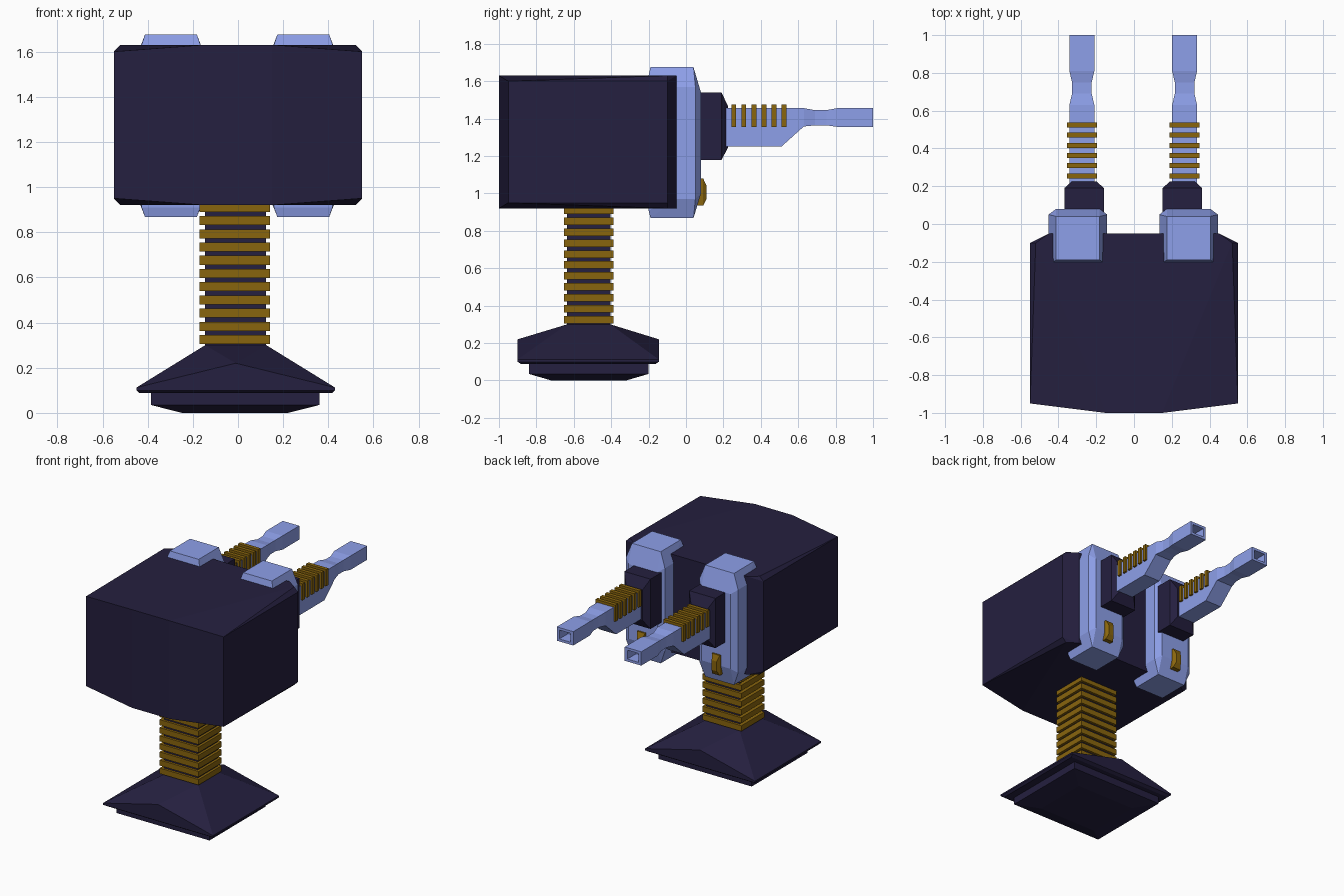
import bpy, bmesh
from math import radians

if "Cube" in bpy.data.objects:
    bpy.data.objects.remove(bpy.data.objects["Cube"])

MID = -0.004  # mirror plane of the twin guns


def material(name, color):
    m = bpy.data.materials.new(name)
    m.diffuse_color = (*color, 1)
    m.use_nodes = True
    m.node_tree.nodes["Principled BSDF"].inputs["Base Color"].default_value = m.diffuse_color
    return m


DARK = material("dark_navy", (0.018, 0.014, 0.050))
BLUE = material("pale_blue", (0.27, 0.35, 0.82))
GOLD = material("bronze", (0.25, 0.13, 0.004))


def finish(name, bm, mat):
    bmesh.ops.recalc_face_normals(bm, faces=bm.faces)
    me = bpy.data.meshes.new(name)
    bm.to_mesh(me)
    bm.free()
    me.materials.append(mat)
    ob = bpy.data.objects.new(name, me)
    bpy.context.collection.objects.link(ob)
    return ob


def hull(name, points, mat):
    """Convex faceted solid around the points."""
    bm = bmesh.new()
    for p in points:
        bm.verts.new(p)
    res = bmesh.ops.convex_hull(bm, input=bm.verts)
    loose = [v for v in res["geom_interior"] if isinstance(v, bmesh.types.BMVert)]
    bmesh.ops.delete(bm, geom=loose, context='VERTS')
    bmesh.ops.dissolve_limit(bm, angle_limit=radians(1), verts=bm.verts, edges=bm.edges)
    return finish(name, bm, mat)


def box(x, y, z):
    """Corner points of a centre/half-width x, and y, z ranges."""
    c, h = x
    return [(c + s * h, b, d) for s in (-1, 1) for b in y for d in z]


def boxes(name, parts, mat):
    """Several plain boxes in one object."""
    bm = bmesh.new()
    for (c, h), (y0, y1), (z0, z1) in parts:
        vs = bmesh.ops.create_cube(bm, size=1)["verts"]
        bmesh.ops.scale(bm, vec=(2 * h, y1 - y0, z1 - z0), verts=vs)
        bmesh.ops.translate(bm, vec=(c, (y0 + y1) / 2, (z0 + z1) / 2), verts=vs)
    return finish(name, bm, mat)


def loft(name, cx, sections, mat):
    """Rectangular sections (y, z_low, z_high, half_width) joined along y."""
    bm = bmesh.new()
    rings = [[bm.verts.new((cx + sx * h, y, z)) for sx, z in
              ((-1, a), (1, a), (1, b), (-1, b))] for y, a, b, h in sections]
    for r, s in zip(rings, rings[1:]):
        for i in range(4):
            j = (i + 1) % 4
            bm.faces.new((r[i], r[j], s[j], s[i]))
    bm.faces.new(rings[0])
    bm.faces.new(rings[-1])
    return finish(name, bm, mat)


# base plate
hull("base_plate",
     box((-0.013, 0.235), (-0.72, -0.32), (0, 0))
     + box((-0.013, 0.373), (-0.84, -0.20), (0.035, 0.095)), DARK)

# sloped pedestal with raised mid points on its front and back edges
hull("pedestal",
     box((-0.01, 0.425), (-0.88, -0.165), (0.087, 0.087))
     + box((-0.01, 0.44), (-0.90, -0.145), (0.10, 0.112))
     + [(-0.01, -0.90, 0.22), (-0.01, -0.145, 0.22)]
     + box((-0.01, 0.135), (-0.635, -0.405), (0.30, 0.30)), DARK)

# post and its ribs
boxes("post", [((-0.012, 0.135), (-0.635, -0.405), (0.29, 0.95))], DARK)
boxes("post_ribs", [((-0.015, 0.156), (-0.652, -0.388),
                     (0.305 + i * 0.0585, 0.345 + i * 0.0585))
                    for i in range(11)], GOLD)

# main housing
hull("housing",
     box((0, 0.55), (-0.95, -0.10), (0.95, 1.60))
     + box((0, 0.52), (-0.10, -0.10), (0.92, 1.63))
     + box((0, 0.45), (-0.05, -0.05), (0.92, 1.63))
     + box((0, 0.15), (-1.0, -1.0), (0.92, 1.63)), DARK)

for side, s in (("left", -1), ("right", 1)):
    # clamp bracket wrapping the housing
    bx = MID + s * 0.293
    hull(side + "_bracket",
         box((bx, 0.115), (-0.19, 0.04), (0.868, 1.675))
         + box((bx, 0.13), (-0.20, -0.05), (0.91, 1.63))
         + box((bx, 0.155), (-0.05, 0.05), (0.97, 1.57))
         + box((bx, 0.115), (0.08, 0.08), (1.0, 1.54)), BLUE)

    # button low on the bracket
    kx = MID + s * 0.299
    hull(side + "_button",
         box((kx, 0.032), (0.06, 0.092), (0.935, 1.08))
         + box((kx, 0.02), (0.11, 0.11), (0.97, 1.04)), GOLD)

    # gun mount
    mx = MID + s * 0.26
    hull(side + "_gun_mount",
         box((mx, 0.105), (0.06, 0.19), (1.18, 1.54))
         + box((mx, 0.066), (0.225, 0.225), (1.245, 1.465)), DARK)

    # barrel with a narrowed neck and open muzzle
    gx = MID + s * 0.272
    loft(side + "_barrel", gx, [
        (0.20, 1.25, 1.456, 0.066), (0.51, 1.25, 1.456, 0.066),
        (0.63, 1.358, 1.456, 0.066), (0.69, 1.364, 1.445, 0.052),
        (0.75, 1.364, 1.445, 0.052), (0.81, 1.356, 1.456, 0.066),
        (1.00, 1.356, 1.456, 0.066), (1.00, 1.374, 1.438, 0.045),
        (0.90, 1.374, 1.438, 0.045)], BLUE)

    # cooling fins
    boxes(side + "_fins", [((gx, 0.08), (0.242 + i * 0.0538, 0.268 + i * 0.0538),
                            (1.355, 1.475)) for i in range(6)], GOLD)
